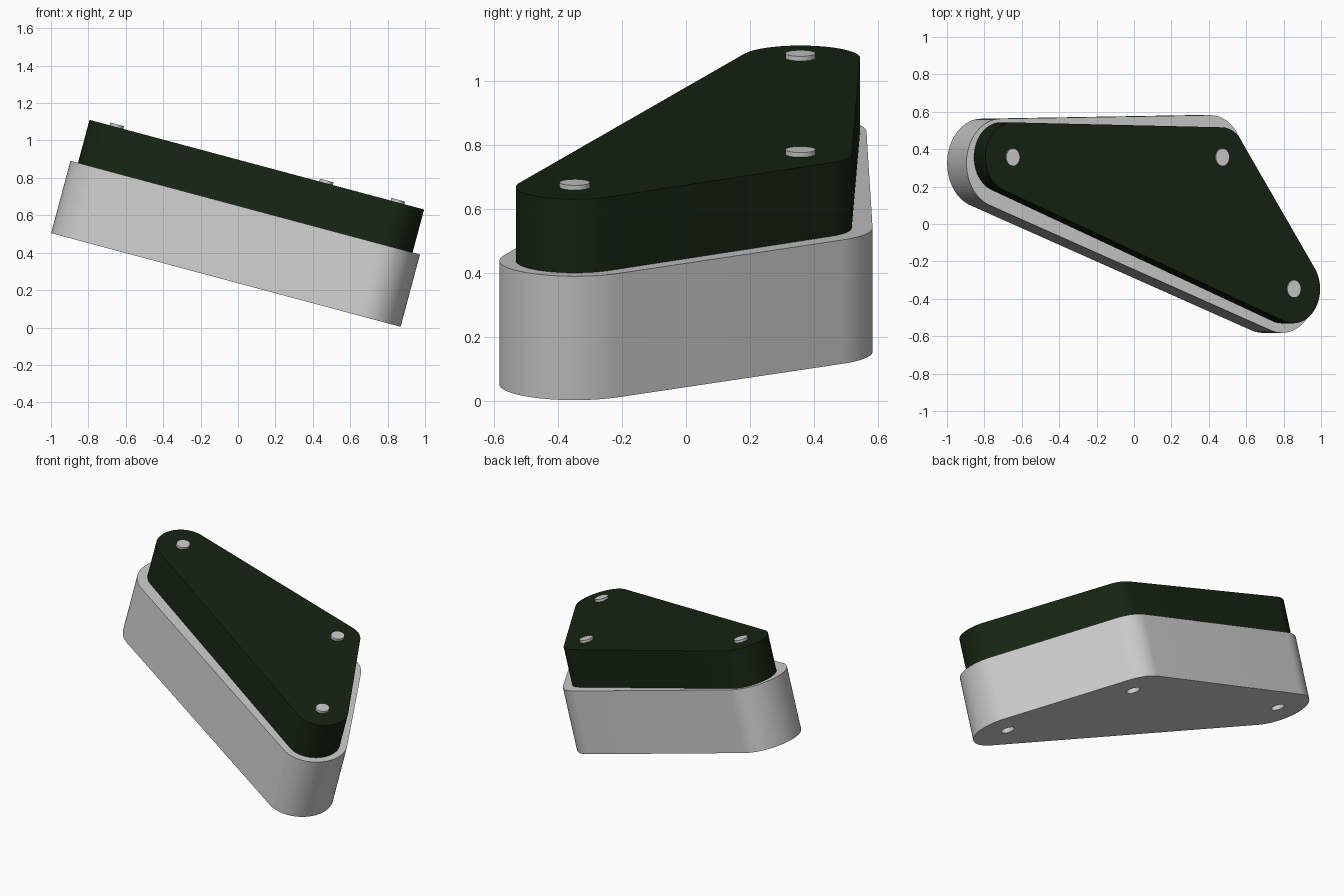
import bpy, bmesh, math
from mathutils import Matrix, Vector
from mathutils.geometry import convex_hull_2d

if "Cube" in bpy.data.objects:
    bpy.data.objects.remove(bpy.data.objects["Cube"])

SQUASH = 0.8                       # corner arcs are slightly narrower lengthwise
TILT = Matrix.Translation((0, 0, 0.237)) @ Matrix.Rotation(math.radians(15), 4, 'Y')
PINS = [(-0.844, 0.357), (0.316, 0.357), (0.712, -0.347)]


def circle(x, y, r, n=64):
    return [Vector((x + SQUASH * r * math.cos(2 * math.pi * i / n),
                    y + r * math.sin(2 * math.pi * i / n))) for i in range(n)]


def prism(name, corners, z0, z1, material=None):
    """Extrude the rounded hull of (x, y, radius) corners, then tilt it."""
    pts = [p for c in corners for p in circle(*c)]
    outline = [pts[i] for i in convex_hull_2d(pts)]
    bm = bmesh.new()
    low = [bm.verts.new((p.x, p.y, z0)) for p in outline]
    high = [bm.verts.new((p.x, p.y, z1)) for p in outline]
    bm.faces.new(low)
    bm.faces.new(high)
    n = len(outline)
    for i in range(n):
        j = (i + 1) % n
        bm.faces.new((low[i], low[j], high[j], high[i])).smooth = True
    bmesh.ops.recalc_face_normals(bm, faces=bm.faces)
    mesh = bpy.data.meshes.new(name)
    bm.to_mesh(mesh)
    bm.free()
    obj = bpy.data.objects.new(name, mesh)
    obj.matrix_world = TILT
    bpy.context.collection.objects.link(obj)
    if material:
        mesh.materials.append(material)
    return obj


green = bpy.data.materials.new("dark_green")
green.diffuse_color = (0.008, 0.018, 0.006, 1)
green.use_nodes = True
green.node_tree.nodes["Principled BSDF"].inputs["Base Color"].default_value = green.diffuse_color

# Grey lower housing
base = prism("base_housing", [(-0.844, 0.325, 0.238), (0.316, 0.357, 0.225),
                              (0.712, -0.347, 0.235)], 0, 0.4)

# Dark upper block, seated slightly into the housing
prism("upper_block", [(*PINS[0], 0.186), (*PINS[1], 0.16), (*PINS[2], 0.184)],
      0.38, 0.638, green)

for i, (x, y) in enumerate(PINS):
    # Pin heads on top
    prism(f"pin_{i + 1}", [(x, y, 0.047)], 0.6, 0.653)
    # Matching sockets in the underside
    cutter = prism(f"socket_cutter_{i + 1}", [(x, y, 0.045)], -0.05, 0.12)
    cutter.hide_render = True
    cutter.hide_set(True)
    mod = base.modifiers.new(f"socket_{i + 1}", 'BOOLEAN')
    mod.operation = 'DIFFERENCE'
    mod.solver = 'EXACT'
    mod.object = cutter
